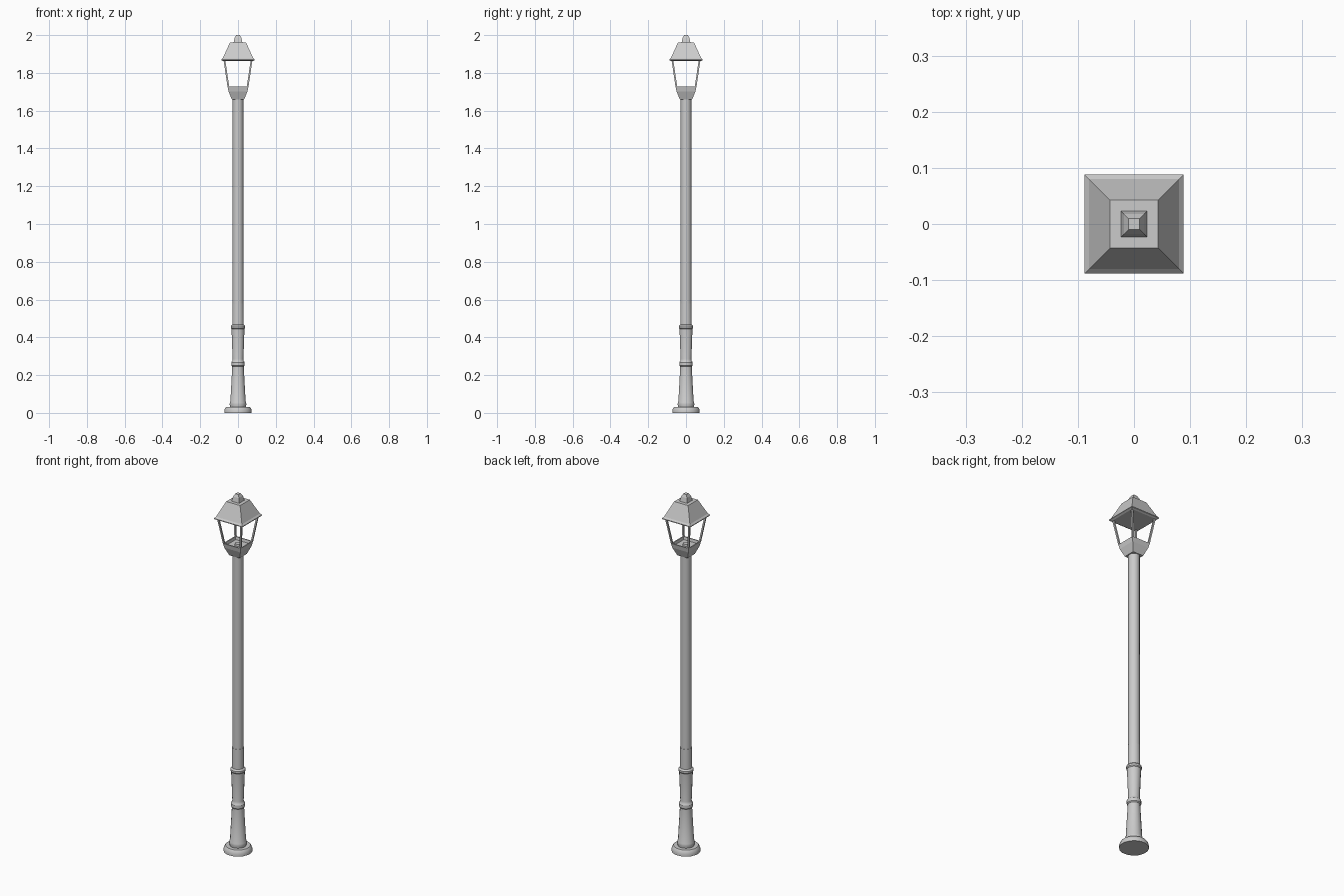
import bpy, bmesh, math
from mathutils import Vector

if "Cube" in bpy.data.objects:
    bpy.data.objects.remove(bpy.data.objects["Cube"])


def lathe(name, profile, sides, smooth=False):
    """Closed solid from (half width, z) rings; four sides gives a square aligned with x and y."""
    bm = bmesh.new()
    k = 1 / math.cos(math.pi / 4) if sides == 4 else 1
    rings = []
    for r, z in profile:
        ring = []
        for i in range(sides):
            a = 2 * math.pi * (i + 0.5) / sides
            ring.append(bm.verts.new((r * k * math.cos(a), r * k * math.sin(a), z)))
        rings.append(ring)
    for lo, hi in zip(rings, rings[1:]):
        for i in range(sides):
            j = (i + 1) % sides
            bm.faces.new((lo[i], lo[j], hi[j], hi[i]))
    bm.faces.new(rings[0][::-1])
    bm.faces.new(rings[-1])
    mesh = bpy.data.meshes.new(name)
    bm.to_mesh(mesh)
    bm.free()
    obj = bpy.data.objects.new(name, mesh)
    bpy.context.collection.objects.link(obj)
    if smooth:
        bpy.context.view_layer.objects.active = obj
        bpy.ops.object.select_all(action='DESELECT')
        obj.select_set(True)
        bpy.ops.object.shade_smooth_by_angle(angle=math.radians(30))
    return obj


def beam(name, a, b, half):
    """Square bar whose end faces stay horizontal, sheared from a to b."""
    obj = lathe(name, [(half, a[2]), (half, b[2])], 4)
    for v in obj.data.vertices:
        end = a if abs(v.co.z - a[2]) < 1e-5 else b
        v.co += Vector((end[0], end[1], 0))
    return obj


# Foot and turned lower column
lathe("base_foot", [(0.074, 0), (0.074, 0.012), (0.070, 0.024), (0.064, 0.032)], 16, True)
lathe("lower_column", [(0.042, 0.03), (0.045, 0.045), (0.044, 0.056), (0.041, 0.062),
                       (0.031, 0.245), (0.036, 0.25), (0.036, 0.268), (0.031, 0.275),
                       (0.029, 0.285), (0.035, 0.445), (0.039, 0.45), (0.039, 0.46),
                       (0.034, 0.466), (0.031, 0.468), (0.030, 0.58)], 16, True)

# Long pole
lathe("pole", [(0.029, 0.57), (0.0285, 1.67)], 16, True)

# Lantern cup with a shallow recess and lamp holder
lathe("lantern_cup", [(0.032, 1.658), (0.050, 1.702), (0.055, 1.727),
                      (0.049, 1.727), (0.046, 1.712)], 4)
lathe("lamp_holder", [(0.018, 1.708), (0.016, 1.722)], 12, True)

# Four leaning corner bars
for sx in (-1, 1):
    for sy in (-1, 1):
        beam("corner_bar", (sx * 0.0505, sy * 0.0505, 1.724),
             (sx * 0.072, sy * 0.072, 1.868), 0.0045)

# Roof with eave, flat cap and finial
lathe("roof", [(0.078, 1.862), (0.088, 1.867), (0.088, 1.871), (0.080, 1.879),
               (0.043, 1.960)], 4)
lathe("finial", [(0.024, 1.958), (0.018, 1.985), (0.010, 2.0)], 4)
